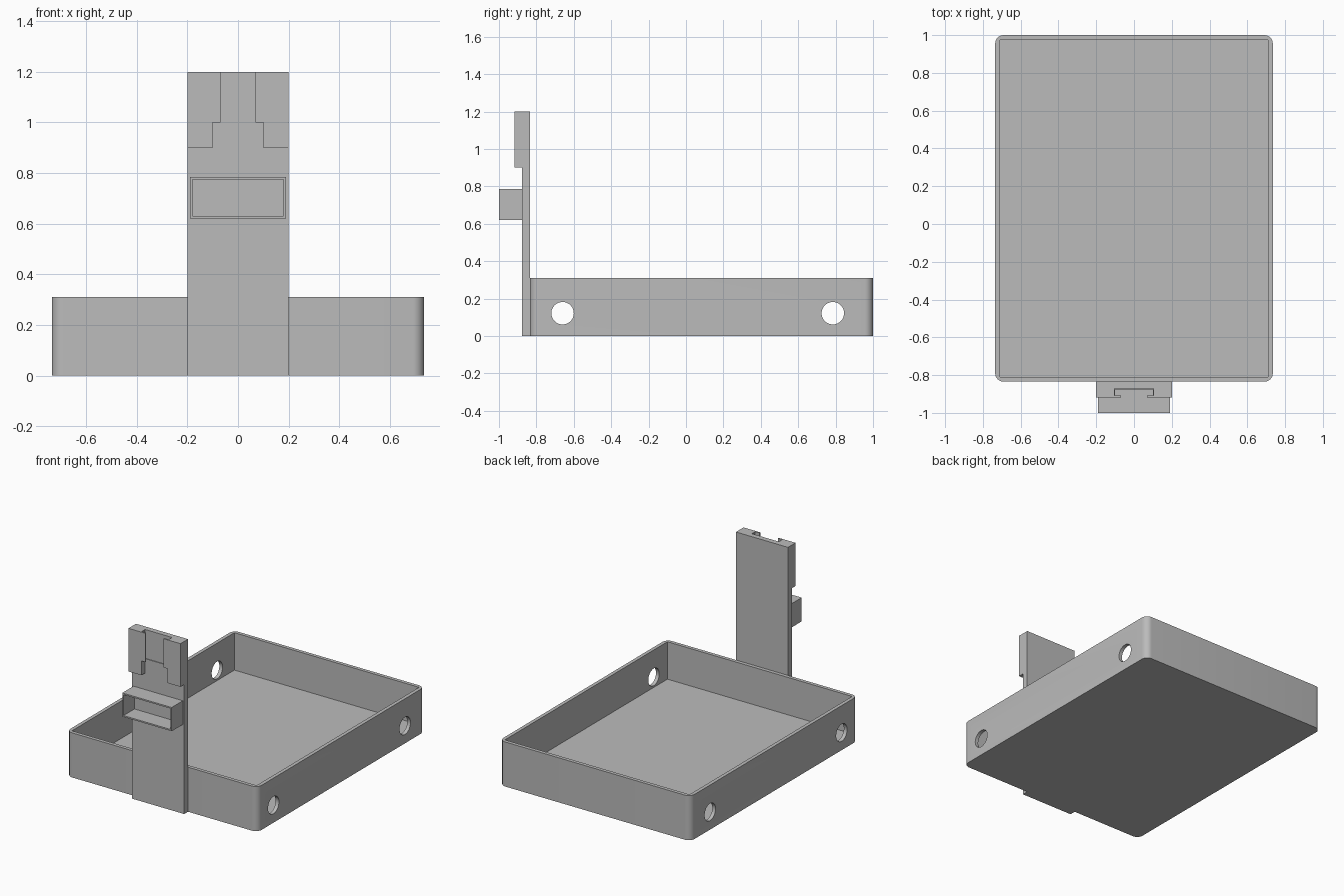
import bpy
import bmesh
import math
from mathutils import Matrix

cube = bpy.data.objects.get("Cube")
if cube:
    bpy.data.objects.remove(cube, do_unlink=True)

grey = bpy.data.materials.new("plain grey")
grey.use_nodes = True
COLOUR = (0.5, 0.5, 0.5, 1)
grey.diffuse_color = COLOUR
grey.node_tree.nodes["Principled BSDF"].inputs["Base Color"].default_value = COLOUR


def finish(name, bm):
    mesh = bpy.data.meshes.new(name)
    bmesh.ops.recalc_face_normals(bm, faces=bm.faces)
    bm.to_mesh(mesh)
    bm.free()
    mesh.materials.append(grey)
    obj = bpy.data.objects.new(name, mesh)
    bpy.context.collection.objects.link(obj)
    return obj


def box(name, x, y, z, corner=0):
    """Box from (low, high) ranges, with optional rounded upright corners."""
    bm = bmesh.new()
    bmesh.ops.create_cube(bm, size=1)
    for v in bm.verts:
        v.co = [r[0] if c < 0 else r[1] for c, r in zip(v.co, (x, y, z))]
    if corner:
        upright = [e for e in bm.edges
                   if abs(e.verts[0].co.z - e.verts[1].co.z) > 0.01]
        bmesh.ops.bevel(bm, geom=upright, offset=corner, segments=8,
                        profile=0.5, affect='EDGES')
    return finish(name, bm)


def cut(target, cutter):
    mod = target.modifiers.new("cut", 'BOOLEAN')
    mod.operation = 'DIFFERENCE'
    mod.solver = 'EXACT'
    mod.object = cutter
    bpy.context.view_layer.objects.active = target
    bpy.ops.object.modifier_apply(modifier=mod.name)
    bpy.data.objects.remove(cutter, do_unlink=True)


# Open tray with rounded outer corners and square inner corners
HALF, FRONT, BACK, TOP, WALL = 0.735, -0.835, 1.0, 0.31, 0.025
tray = box("tray", (-HALF, HALF), (FRONT, BACK), (0, TOP), corner=0.045)
cut(tray, box("tray_hollow", (-HALF + WALL, HALF - WALL),
              (FRONT + WALL, BACK - WALL), (0.05, TOP + 0.1)))

# Round holes through both side walls
for y in (-0.66, 0.785):
    bm = bmesh.new()
    bmesh.ops.create_cone(bm, cap_ends=True, segments=48, radius1=0.06,
                          radius2=0.06, depth=2,
                          matrix=Matrix.Translation((0, y, 0.122))
                          @ Matrix.Rotation(math.pi / 2, 4, 'Y'))
    cut(tray, finish("hole_cutter", bm))

bpy.ops.object.select_all(action='DESELECT')
tray.select_set(True)
bpy.context.view_layer.objects.active = tray
bpy.ops.object.shade_smooth_by_angle(angle=math.radians(30))

# Upright post: side profile extruded across, thicker at the head
FACE, HEAD, POST_TOP = -0.877, -0.918, 1.2
profile = [(FRONT, 0), (FACE, 0), (FACE, 0.9), (HEAD, 0.9),
           (HEAD, POST_TOP), (FRONT, POST_TOP)]
bm = bmesh.new()
side = bm.faces.new([bm.verts.new((-0.2, y, z)) for y, z in profile])
grown = bmesh.ops.extrude_face_region(bm, geom=[side])["geom"]
for v in grown:
    if isinstance(v, bmesh.types.BMVert):
        v.co.x = 0.2
post = finish("upright_post", bm)

# Head cuts: lower notch, undercut pocket and narrow front slot
cut(post, box("notch_cutter", (-0.1, 0.1), (-1, FACE), (0.8, 1.0)))
cut(post, box("pocket_cutter", (-0.104, 0.104), (-0.908, -0.872), (1.0, 1.3)))
cut(post, box("slot_cutter", (-0.07, 0.07), (-1, -0.89), (0.99, 1.3)))

# Rectangular sleeve on the post, open at the front
sleeve = box("front_sleeve", (-0.19, 0.19), (-1, FACE), (0.62, 0.785))
cut(sleeve, box("sleeve_hollow", (-0.18, 0.18), (-1.1, FACE - 0.003),
                (0.63, 0.775)))
